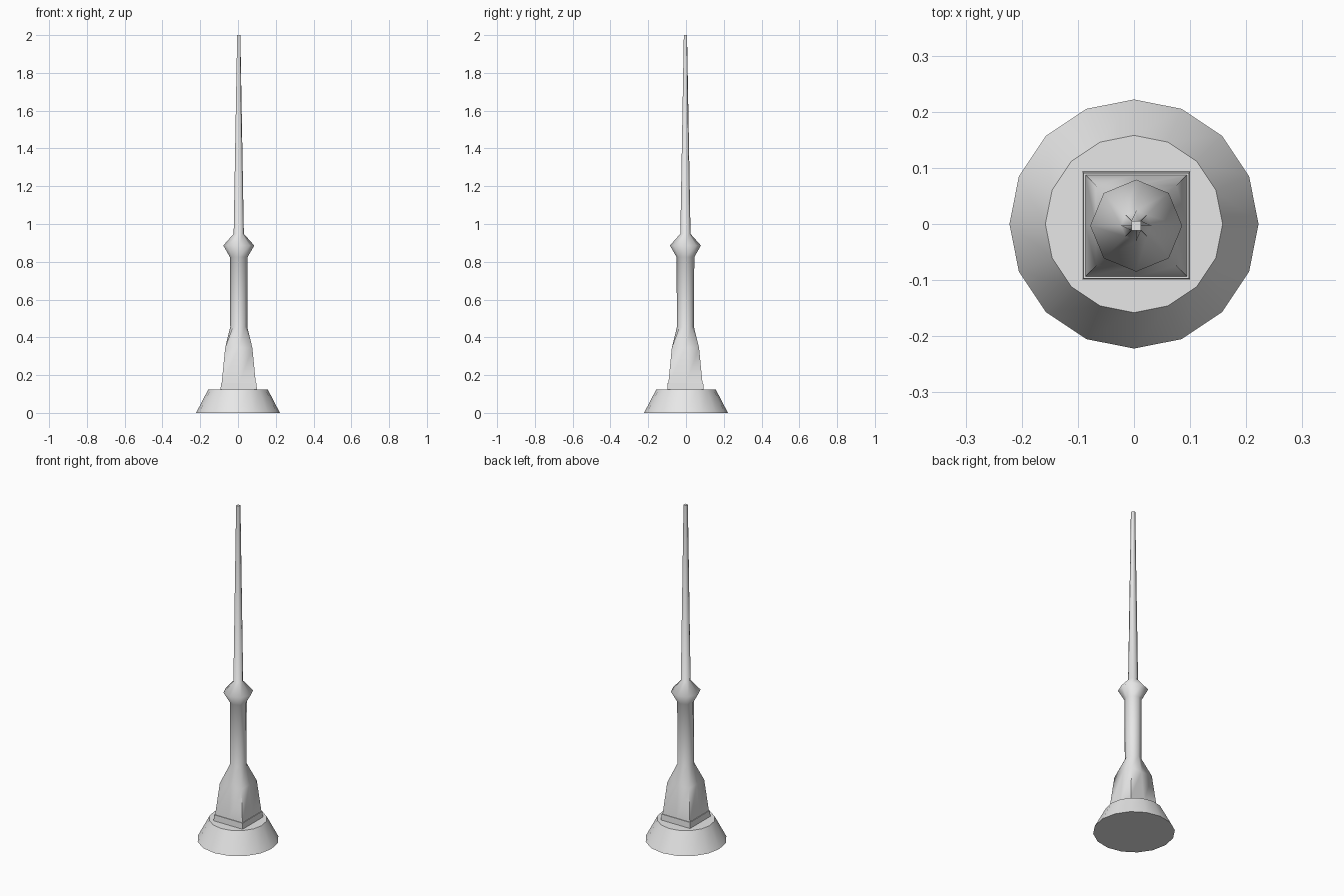
import bpy, bmesh
from math import cos, sin, pi, radians, sqrt

cube = bpy.data.objects.get("Cube")
if cube:
    bpy.data.objects.remove(cube)

# One pale stone colour for everything
stone = bpy.data.materials.new("pale_grey_stone")
stone.use_nodes = True
grey = (0.8, 0.8, 0.8, 1)
stone.diffuse_color = grey
stone.node_tree.nodes["Principled BSDF"].inputs["Base Color"].default_value = grey


def loft(name, sides, rings, smooth_angle, centre=(0, 0)):
    """Skin rings of (z, radius on even points, radius on odd points), capped at both ends."""
    bm = bmesh.new()
    loops = []
    for z, even, odd in rings:
        loop = []
        for i in range(sides):
            r = odd if i % 2 else even
            a = 2 * pi * i / sides
            loop.append(bm.verts.new((centre[0] + r * cos(a), centre[1] + r * sin(a), z)))
        loops.append(loop)
    for low, high in zip(loops, loops[1:]):
        for i in range(sides):
            j = (i + 1) % sides
            bm.faces.new((low[i], low[j], high[j], high[i]))
    bm.faces.new(loops[0][::-1])
    bm.faces.new(loops[-1])
    bmesh.ops.recalc_face_normals(bm, faces=bm.faces)
    mesh = bpy.data.meshes.new(name)
    bm.to_mesh(mesh)
    bm.free()
    mesh.materials.append(stone)
    obj = bpy.data.objects.new(name, mesh)
    bpy.context.collection.objects.link(obj)
    bpy.ops.object.select_all(action='DESELECT')
    obj.select_set(True)
    bpy.context.view_layer.objects.active = obj
    bpy.ops.object.shade_smooth_by_angle(angle=radians(smooth_angle))
    return obj


def square(z, half):
    return (z, half, half * sqrt(2))


def octagon(z, radius):
    return (z, radius, radius)


axis = (0.004, -0.003)

# Round sloping foot
loft("round_base", 16, [octagon(0, 0.222), octagon(0.123, 0.158)], 40)

# Thin square plinth under the tower
loft("square_plinth", 8, [square(0.11, 0.097), square(0.158, 0.094)], 40, axis)

# Square tower narrowing to an octagonal shaft, collar and spire with a square tip
loft("tower_and_spire", 8, [
    square(0.15, 0.091),
    square(0.345, 0.072),
    octagon(0.455, 0.045),
    octagon(0.825, 0.047),
    octagon(0.886, 0.082),
    octagon(0.948, 0.027),
    square(2.0, 0.0085),
], 85, axis)
